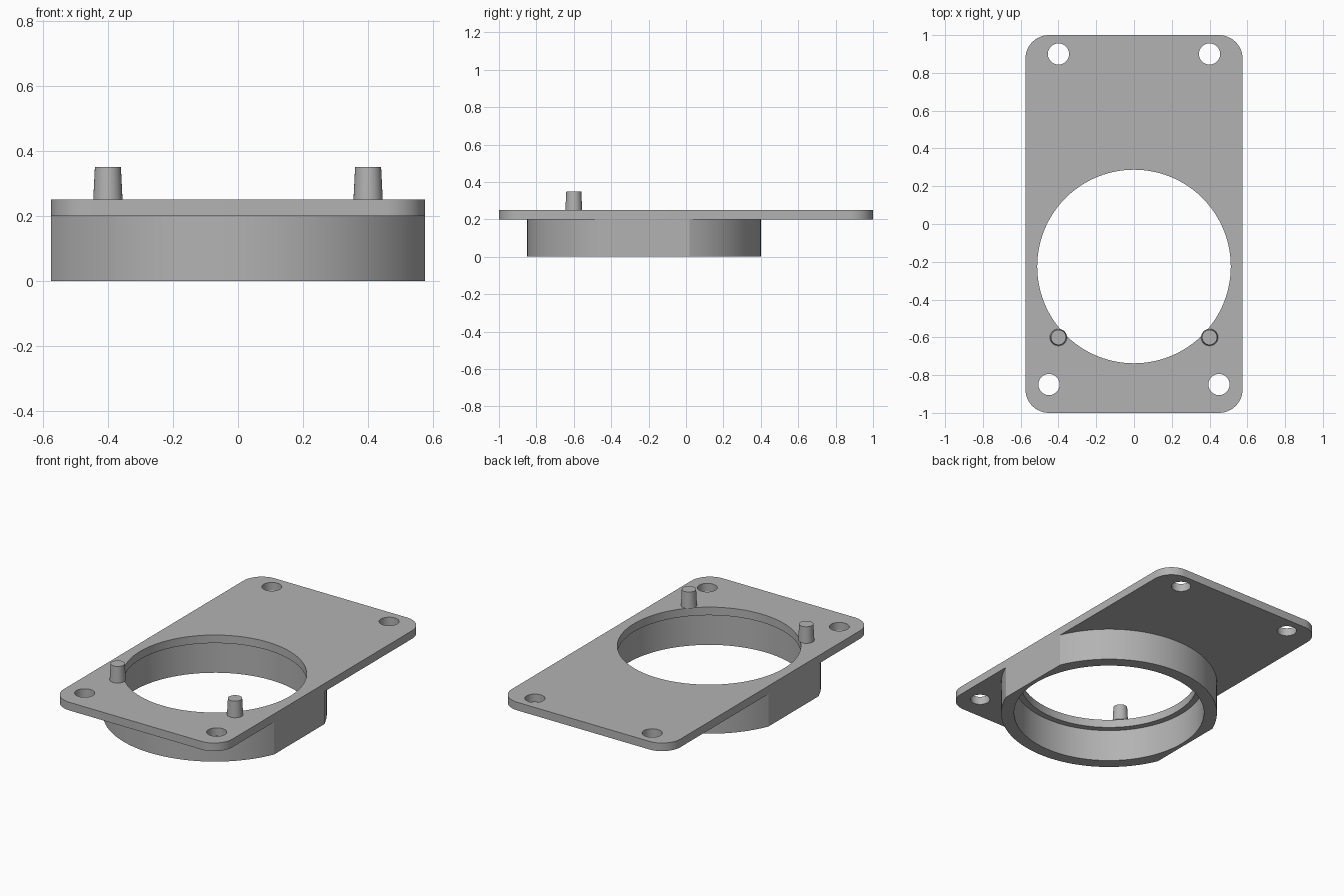
import bpy
import bmesh
from math import acos, cos, pi, sin, tau

if "Cube" in bpy.data.objects:
    bpy.data.objects.remove(bpy.data.objects["Cube"])

HALF_WIDTH, HALF_LENGTH, CORNER = 0.575, 1.0, 0.125
RING_Y, RING_R = -0.225, 0.625
PLATE_BOTTOM, PLATE_TOP = 0.2, 0.25

grey = bpy.data.materials.new("plain_grey")
grey.use_nodes = True
colour = (0.45, 0.45, 0.45, 1)
grey.diffuse_color = colour
grey.node_tree.nodes["Principled BSDF"].inputs["Base Color"].default_value = colour


def arc(x, y, r, start, end, steps):
    angles = [start + (end - start) * i / steps for i in range(steps + 1)]
    return [(x + r * cos(a), y + r * sin(a)) for a in angles]


def circle(x, y, r, steps=48):
    return arc(x, y, r, 0, tau, steps)[:-1]


def finish(obj):
    obj.data.materials.clear()
    obj.data.materials.append(grey)
    bpy.ops.object.select_all(action="DESELECT")
    obj.select_set(True)
    bpy.context.view_layer.objects.active = obj
    bpy.ops.object.shade_smooth_by_angle(angle=pi / 9)


def extrude_outline(name, loops, bottom, top):
    """Solid from an outer outline followed by its holes."""
    curve = bpy.data.curves.new(name, "CURVE")
    curve.dimensions = "2D"
    curve.fill_mode = "BOTH"
    curve.extrude = (top - bottom) / 2
    for loop in loops:
        spline = curve.splines.new("POLY")
        spline.points.add(len(loop) - 1)
        for point, (x, y) in zip(spline.points, loop):
            point.co = (x, y, 0, 1)
        spline.use_cyclic_u = True
    source = bpy.data.objects.new(name + "_outline", curve)
    bpy.context.collection.objects.link(source)
    bpy.context.view_layer.update()
    mesh = bpy.data.meshes.new_from_object(
        source.evaluated_get(bpy.context.evaluated_depsgraph_get()))
    bpy.data.objects.remove(source)
    bm = bmesh.new()
    bm.from_mesh(mesh)
    bmesh.ops.remove_doubles(bm, verts=bm.verts, dist=1e-5)
    bmesh.ops.translate(bm, verts=bm.verts, vec=(0, 0, (bottom + top) / 2))
    bmesh.ops.recalc_face_normals(bm, faces=bm.faces)
    bm.to_mesh(mesh)
    bm.free()
    obj = bpy.data.objects.new(name, mesh)
    bpy.context.collection.objects.link(obj)
    finish(obj)


# Mounting plate with rounded corners, large opening and four screw holes
plate = []
for i, (sx, sy) in enumerate([(1, 1), (-1, 1), (-1, -1), (1, -1)]):
    plate += arc(sx * (HALF_WIDTH - CORNER), sy * (HALF_LENGTH - CORNER),
                 CORNER, i * pi / 2, (i + 1) * pi / 2, 12)
holes = [circle(0, RING_Y, 0.5125, 96)]
for side in (-1, 1):
    holes += [circle(side * 0.4, 0.9, 0.056), circle(side * 0.45, -0.85, 0.056)]
extrude_outline("mounting_plate", [plate] + holes, PLATE_BOTTOM, PLATE_TOP)

# Collar under the plate, its sides trimmed flush with the plate edges
trim = acos(HALF_WIDTH / RING_R)
collar = (arc(0, RING_Y, RING_R, trim, pi - trim, 48)
          + arc(0, RING_Y, RING_R, pi + trim, tau - trim, 48))
extrude_outline("collar", [collar, circle(0, RING_Y, 0.55, 96)], 0, PLATE_BOTTOM)

# Tapered locating pins
for name, side in (("left_pin", 1), ("right_pin", -1)):
    bpy.ops.mesh.primitive_cone_add(vertices=32, radius1=0.045, radius2=0.04,
                                    depth=0.1, location=(side * 0.4, -0.6, PLATE_TOP + 0.05))
    bpy.context.object.name = name
    finish(bpy.context.object)
